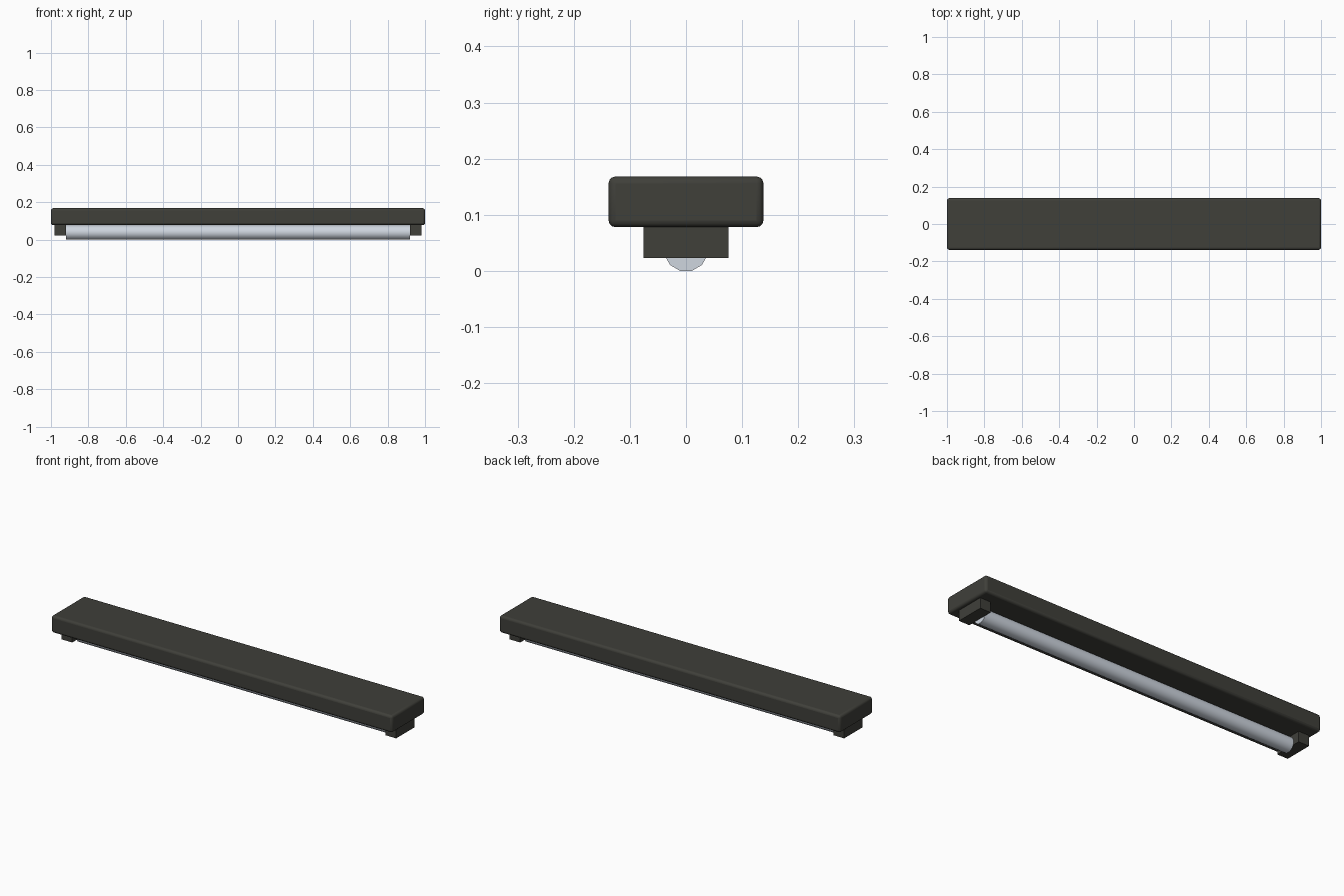
import bpy, math

cube = bpy.data.objects.get("Cube")
if cube:
    bpy.data.objects.remove(cube, do_unlink=True)


def material(name, color):
    m = bpy.data.materials.new(name)
    m.use_nodes = True
    m.diffuse_color = color
    m.node_tree.nodes["Principled BSDF"].inputs["Base Color"].default_value = color
    return m


dark = material("dark_housing", (0.05, 0.05, 0.042, 1))
glass = material("pale_tube", (0.62, 0.67, 0.74, 1))


def box(name, center, size, mat):
    bpy.ops.mesh.primitive_cube_add(size=1, location=center)
    ob = bpy.context.object
    ob.name = name
    ob.scale = size
    bpy.ops.object.transform_apply(location=False, rotation=False, scale=True)
    ob.data.materials.append(mat)
    return ob


# Rounded housing slab
housing = box("housing", (0, 0, 0.123), (2, 0.276, 0.09), dark)
bevel = housing.modifiers.new("rounded_edges", "BEVEL")
bevel.width = 0.012
bevel.segments = 3
bpy.ops.object.shade_smooth_by_angle(angle=math.radians(40))

# End sockets that hold the tube
for side, x in (("left", 0.95), ("right", -0.95)):
    box(side + "_socket", (x, 0, 0.052), (0.062, 0.152, 0.058), dark)

# Light tube, flat side down
bpy.ops.mesh.primitive_cylinder_add(
    vertices=12, radius=0.04, depth=1.84, location=(0, 0, 0.0386),
    rotation=(0, math.pi / 2, 0))
tube = bpy.context.object
tube.name = "light_tube"
bpy.ops.object.transform_apply(location=False, rotation=True, scale=False)
tube.rotation_euler.x = math.pi / 12
tube.data.materials.append(glass)
bpy.ops.object.shade_smooth_by_angle(angle=math.radians(40))
